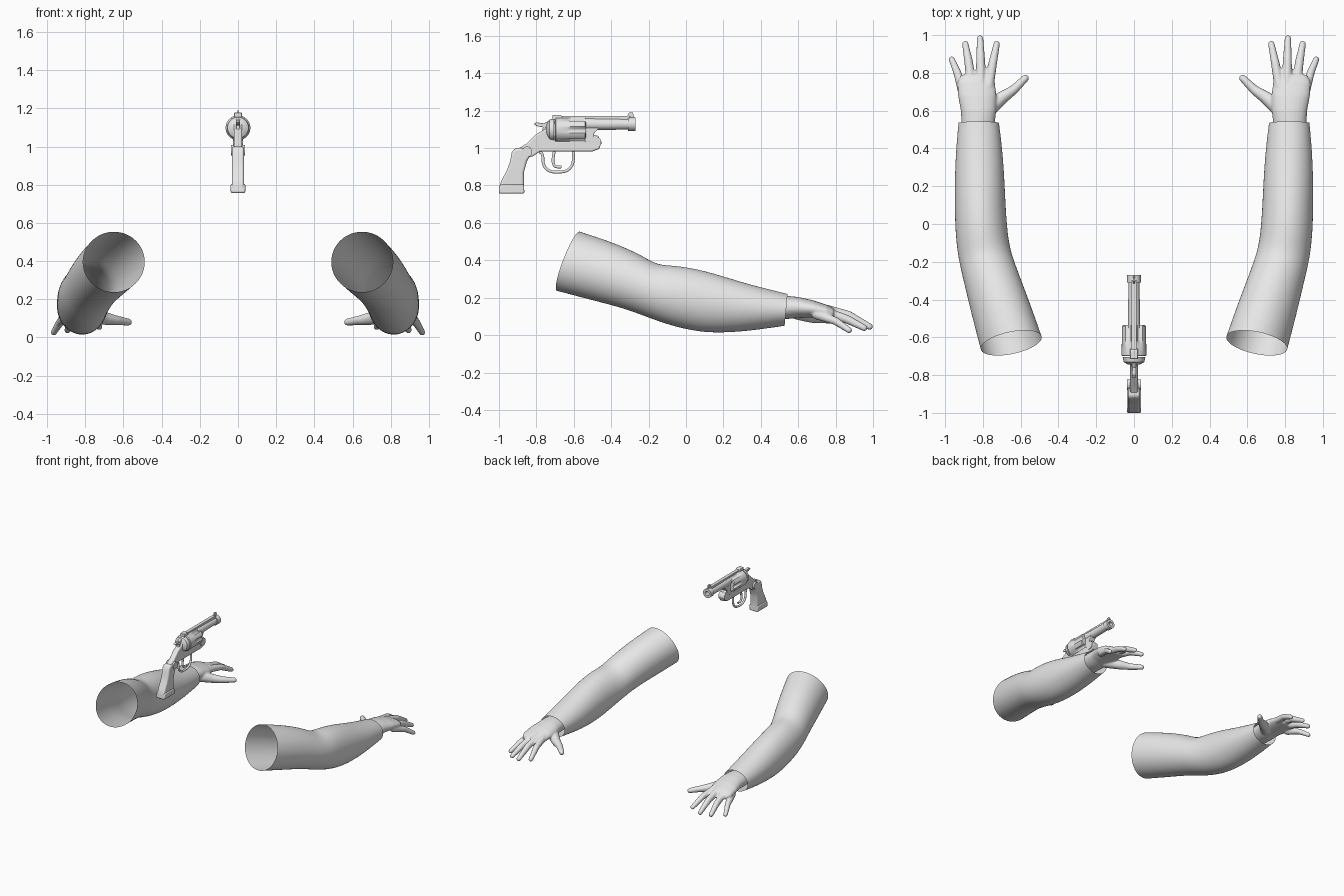
import bpy, bmesh, math
from mathutils import Vector

if "Cube" in bpy.data.objects:
    bpy.data.objects.remove(bpy.data.objects["Cube"])

grey = bpy.data.materials.new("light_grey")
grey.diffuse_color = (0.8, 0.8, 0.8, 1)
grey.use_nodes = True
grey.node_tree.nodes["Principled BSDF"].inputs["Base Color"].default_value = grey.diffuse_color


def finish(name, bm, angle=35):
    bmesh.ops.recalc_face_normals(bm, faces=bm.faces)
    me = bpy.data.meshes.new(name)
    bm.to_mesh(me)
    bm.free()
    me.materials.append(grey)
    ob = bpy.data.objects.new(name, me)
    bpy.context.collection.objects.link(ob)
    bpy.ops.object.select_all(action='DESELECT')
    ob.select_set(True)
    bpy.context.view_layer.objects.active = ob
    bpy.ops.object.shade_smooth_by_angle(angle=math.radians(angle))
    return ob


def loft(bm, rings, caps=True):
    rows = [[bm.verts.new(p) for p in r] for r in rings]
    n = len(rows[0])
    for a, b in zip(rows, rows[1:]):
        for i in range(n):
            j = (i + 1) % n
            bm.faces.new((a[i], a[j], b[j], b[i]))
    if caps:
        bm.faces.new(rows[0])
        bm.faces.new(rows[-1])


def ring(c, a, b, n=24):
    c, a, b = Vector(c), Vector(a), Vector(b)
    return [c + a * math.cos(2 * math.pi * i / n) + b * math.sin(2 * math.pi * i / n)
            for i in range(n)]


def lathe(name, z, steps, x=0, n=28):
    """Round part along y, steps are (y, radius)."""
    bm = bmesh.new()
    loft(bm, [ring((x, y, z), (r, 0, 0), (0, 0, r), n) for y, r in steps])
    return finish(name, bm)


def plate(name, pts, half, bevel=0.0, segs=3, x=0):
    """Side profile in (y, z), extruded across x."""
    bm = bmesh.new()
    loft(bm, [[(x + s * half, y, z) for y, z in pts] for s in (-1, 1)])
    ob = finish(name, bm)
    if bevel:
        m = ob.modifiers.new("soft_edges", 'BEVEL')
        m.width, m.segments, m.limit_method = bevel, segs, 'ANGLE'
        m.angle_limit = math.radians(50)
    return ob


def wire(name, pts, radius):
    cu = bpy.data.curves.new(name, 'CURVE')
    cu.dimensions = '3D'
    cu.bevel_depth, cu.bevel_resolution, cu.use_fill_caps = radius, 3, True
    sp = cu.splines.new('NURBS')
    sp.points.add(len(pts) - 1)
    for p, (y, z) in zip(sp.points, pts):
        p.co = (0, y, z, 1)
    sp.use_endpoint_u, sp.order_u = True, 3
    cu.materials.append(grey)
    ob = bpy.data.objects.new(name, cu)
    bpy.context.collection.objects.link(ob)


# Sleeve rings: centre x y z, side axis x y, upward axis y z
SLEEVE = [(.65, -.63, .395, .163, -.03, .06, .16), (.705, -.45, .343, .157, -.025, .05, .158),
          (.757, -.28, .285, .146, -.02, .04, .146), (.79, -.17, .23, .141, -.015, .015, .144),
          (.807, -.06, .209, .139, 0, 0, .166), (.815, .1, .178, .136, 0, 0, .169),
          (.818, .28, .152, .131, 0, 0, .137), (.82, .42, .142, .121, 0, 0, .109),
          (.822, .535, .135, .108, 0, .008, .086)]
# Palm rings: y, centre x, centre z, half width, half height
PALM = [(.45, .825, .145, .084, .058), (.54, .825, .148, .089, .062), (.6, .823, .148, .094, .056),
        (.68, .83, .14, .102, .046), (.75, .836, .128, .1, .035), (.79, .836, .118, .08, .026)]
# Digits: points of x, y, z, radius
DIGITS = [[(.77, .73, .135, .029), (.748, .85, .11, .024), (.727, .953, .055, .018)],
          [(.81, .75, .135, .029), (.812, .87, .105, .025), (.815, .982, .045, .018)],
          [(.86, .74, .125, .028), (.876, .86, .085, .024), (.893, .953, .038, .018)],
          [(.905, .7, .11, .028), (.935, .80, .075, .022), (.965, .872, .026, .017)],
          [(.78, .6, .125, .045), (.70, .668, .1, .035), (.64, .708, .09, .026), (.575, .772, .08, .02)]]

for side, s in (("left", -1), ("right", 1)):
    # Open sleeve
    bm = bmesh.new()
    loft(bm, [ring((s * x, y, z), (s * ax, ay, 0), (0, by, bz))
              for x, y, z, ax, ay, by, bz in SLEEVE], caps=False)
    ob = finish(side + "_sleeve", bm, 80)
    ob.modifiers.new("smooth", 'SUBSURF').levels = 2

    # Hand fused from a palm and tapered digits
    bm = bmesh.new()
    loft(bm, [ring((s * x, y, z), (s * w, 0, 0), (0, 0, h)) for y, x, z, w, h in PALM])
    for d in DIGITS:
        for p, q in zip(d, d[1:]):
            p, q = Vector(p), Vector(q)
            for k in range(15):
                v = p.lerp(q, k / 14)
                res = bmesh.ops.create_icosphere(bm, subdivisions=2, radius=v[3])
                bmesh.ops.translate(bm, verts=res["verts"], vec=(s * v[0], v[1], v[2]))
    ob = finish(side + "_hand", bm, 80)
    m = ob.modifiers.new("fuse", 'REMESH')
    m.mode, m.voxel_size, m.use_smooth_shade = 'VOXEL', .006, True
    m = ob.modifiers.new("soften", 'SMOOTH')
    m.factor, m.iterations = .5, 6

# Barrel, muzzle ring, bore and rib
lathe("barrel", 1.128, [(-.55, .033), (-.31, .029), (-.31, .036), (-.27, .036),
                        (-.27, .017), (-.34, .017)])
plate("top_rib", [(-.71, 1.15), (-.71, 1.172), (-.3, 1.172), (-.3, 1.15)], .014, .003)
plate("front_sight", [(-.32, 1.16), (-.305, 1.19), (-.285, 1.19), (-.275, 1.16)], .005)
plate("rear_sight", [(-.715, 1.15), (-.715, 1.178), (-.67, 1.178), (-.65, 1.15)], .02, .004)

# Fluted drum
bm = bmesh.new()
rows = []
for y, r, depth in ((-.7, .06, 0), (-.695, .065, 0), (-.635, .065, 0), (-.615, .065, .013),
                    (-.54, .065, .014), (-.535, .058, .01)):
    row = []
    for i in range(72):
        a = 2 * math.pi * i / 72
        rr = r - depth * max(0, math.cos(6 * a))
        row.append((rr * math.cos(a), y, 1.098 + rr * math.sin(a)))
    rows.append(row)
loft(bm, rows)
finish("drum", bm)
lathe("recoil_shield", 1.098, [(-.745, .03), (-.73, .055), (-.705, .06)])

# Frame with hinge, and barrel web
plate("frame", [(-.70, 1.15), (-.735, 1.145), (-.755, 1.1), (-.80, 1.075), (-.85, 1.025), (-.90, .995),
                (-.91, .95), (-.86, .95), (-.82, .955), (-.78, .982), (-.50, .982), (-.465, .995),
                (-.45, 1.03), (-.47, 1.065), (-.53, 1.08), (-.535, 1.04), (-.70, 1.035)], .022, .008)
plate("barrel_web", [(-.54, 1.03), (-.54, 1.13), (-.44, 1.13), (-.49, 1.08), (-.5, 1.03)], .024, .005)


def cross_pin(name, y, z, r, half):
    bm = bmesh.new()
    loft(bm, [ring((x, y, z), (0, r, 0), (0, 0, r)) for x in (-half, half)])
    finish(name, bm)


cross_pin("hinge_pin", -.485, 1.03, .032, .027)
cross_pin("grip_screw", -.85, .98, .028, .036)

# Grip
plate("grip", [(-.915, 1.0), (-.875, 1.0), (-.835, .985), (-.83, .965), (-.85, .93), (-.867, .87),
               (-.866, .80), (-.866, .76), (-.998, .76), (-1, .79), (-.985, .83), (-.958, .88),
               (-.94, .93), (-.932, .975)], .032, .012)
plate("grip_base", [(-.864, .757), (-.866, .805), (-.99, .805), (-1, .78), (-1, .757)], .038, .008)

# Hammer, guard and trigger
plate("hammer", [(-.73, 1.06), (-.735, 1.145), (-.76, 1.132), (-.80, 1.138), (-.815, 1.128), (-.79, 1.115),
                 (-.765, 1.112), (-.775, 1.07)], .011, .003)
wire("trigger_guard", [(-.785, .98), (-.765, .975), (-.765, .91), (-.735, .876), (-.69, .87), (-.635, .876),
                       (-.605, .91), (-.60, .96), (-.605, .995)], .008)
wire("trigger", [(-.70, 1.0), (-.712, .95), (-.71, .91), (-.69, .897), (-.665, .9)], .008)
